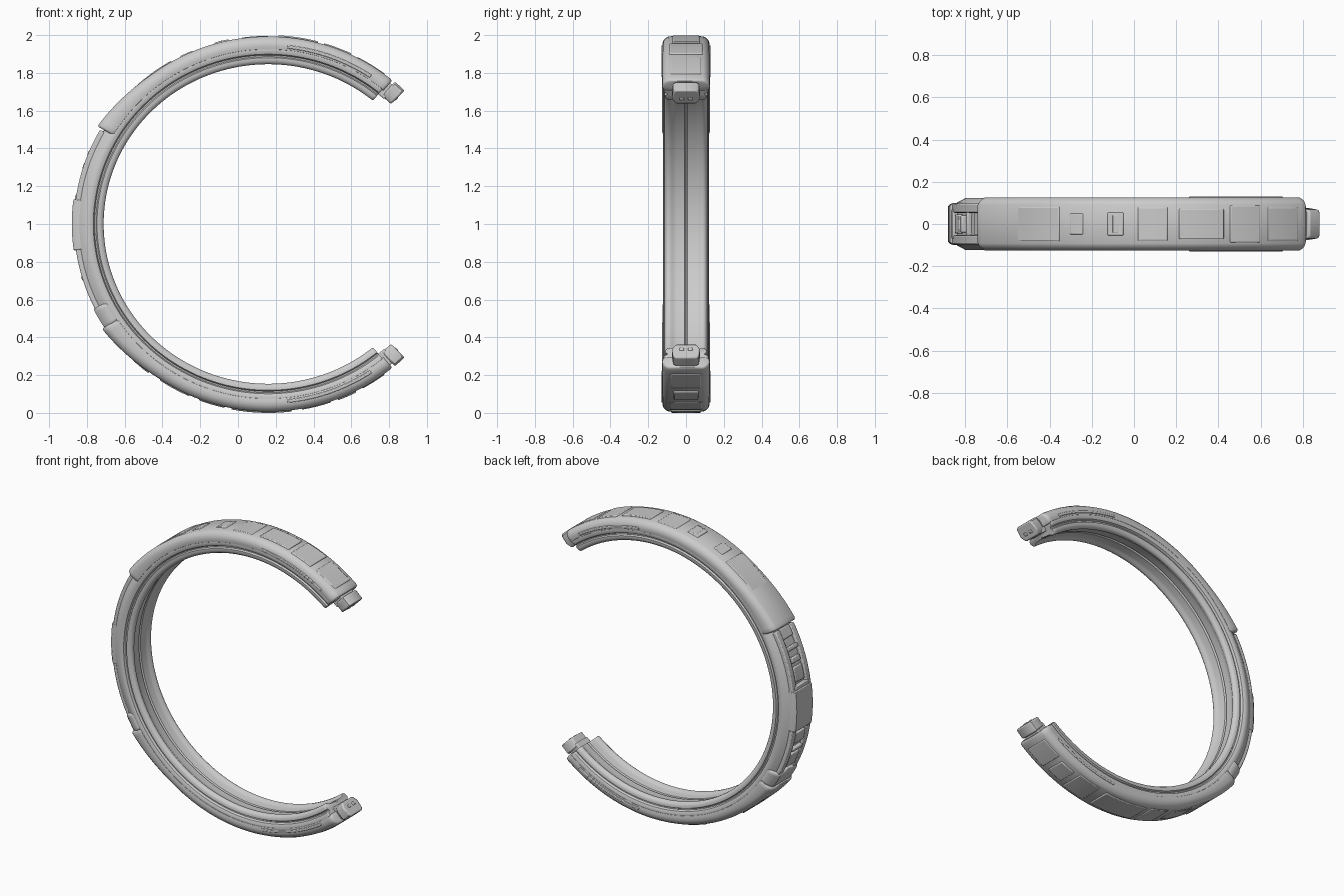
import bpy, bmesh, math

CX, CZ, SX = 0.16, 1.0, 1.03     # centre of the arc and its slight horizontal stretch


def place(r, y, deg):
    a = math.radians(deg)
    return (CX + SX * r * math.cos(a), y, CZ + r * math.sin(a))


def sweep(name, half, a0, a1, step=2.0, taper=0.0, flare=None, y0=0.0, bevel=0.0):
    """Sweep a mirrored half profile of (radius, y) points along the arc."""
    prof = [(r, y) for r, y in half] + [(r, -y) for r, y in reversed(half) if y > 1e-6]
    rc = (min(p[0] for p in prof) + max(p[0] for p in prof)) / 2
    n = max(2, round(abs(a1 - a0) / step))
    rings = [(a0 + (a1 - a0) * i / n, 0.0) for i in range(n + 1)]
    if taper:
        d = 0.7 if a1 > a0 else -0.7
        rings = ([(a0, 1.0), (a0 + d * 0.35, 0.35), (a0 + d, 0.0)] + rings[1:-1]
                 + [(a1 - d, 0.0), (a1 - d * 0.35, 0.35), (a1, 1.0)])
    bm = bmesh.new()
    loops = []
    for a, k in rings:
        loop = []
        for r, y in prof:
            w = 1 - taper * k
            rr, yy = rc + (r - rc) * w, y * (1 - taper * k * 0.6)
            if flare and r > 0.95:
                rr += flare(a)
            loop.append(bm.verts.new(place(rr, yy + y0, a)))
        loops.append(loop)
    m = len(prof)
    for p, q in zip(loops, loops[1:]):
        for j in range(m):
            bm.faces.new((p[j], p[(j + 1) % m], q[(j + 1) % m], q[j]))
    bm.faces.new(loops[0])
    bm.faces.new(loops[-1])
    bmesh.ops.recalc_face_normals(bm, faces=bm.faces)
    me = bpy.data.meshes.new(name)
    bm.to_mesh(me)
    bm.free()
    ob = bpy.data.objects.new(name, me)
    bpy.context.collection.objects.link(ob)
    if bevel:
        b = ob.modifiers.new("soft_edges", "BEVEL")
        b.width, b.segments, b.limit_method = bevel, 2, 'ANGLE'
        b.angle_limit = math.radians(50)
    bpy.ops.object.select_all(action='DESELECT')
    ob.select_set(True)
    bpy.context.view_layer.objects.active = ob
    bpy.ops.object.shade_smooth_by_angle(angle=math.radians(40))
    return ob


def pad(name, a0, a1, r0, r1, hw, y0=0.0, bevel=0.006):
    """Curved block on the arc with soft edges."""
    return sweep(name, [(r0, hw), (r1, hw)], a0, a1, 2.0, y0=y0, bevel=bevel)


# Inner band: recessed inner channel with a seam, rounded rims and grooved sides
band = [(0.872, 0), (0.862, 0.008), (0.859, 0.05), (0.855, 0.07), (0.846, 0.082),
        (0.846, 0.096), (0.853, 0.106), (0.866, 0.113), (0.880, 0.113),
        (0.886, 0.102), (0.893, 0.102), (0.899, 0.116), (0.912, 0.122),
        (0.932, 0.122), (0.945, 0.114), (0.965, 0.104), (0.978, 0.092), (0.980, 0)]
sweep("inner_band", band, 50.5, 309.5, 2.0, taper=0.08)

# Outer armour shells, flaring slightly where they meet the spine
shell = [(0.918, 0), (0.918, 0.112), (0.925, 0.123), (0.940, 0.126), (0.958, 0.125),
         (0.973, 0.118), (0.986, 0.106), (0.993, 0.092), (0.993, 0)]


def flare(edge, amount):
    return lambda a: amount * max(0.0, 1 - abs(a - edge) / 22) ** 1.3


sweep("upper_shell", shell, 50, 149.5, 2.0, taper=0.16, flare=flare(149.5, 0.026))
sweep("lower_shell", shell, 213, 310, 2.0, taper=0.16, flare=flare(213, 0.026))

# Collar where the lower shell grips the spine
collar = [(0.918, 0), (0.918, 0.112), (0.93, 0.123), (0.955, 0.124),
          (0.985, 0.11), (1.005, 0.09), (1.005, 0)]
sweep("lower_collar", collar, 206.5, 213.6, 1.5, taper=0.18)

# Connector plugs on both open ends
for label, s in (("upper", 1), ("lower", -1)):
    pad(label + "_plug_neck", s * 48, s * 52, 0.89, 0.975, 0.06)
    sweep(label + "_plug", [(0.895, 0.055), (0.93, 0.075), (0.985, 0.068), (0.995, 0.055)],
          s * 45.2, s * 49.2, 1.5, bevel=0.008)
    for y in (-0.022, 0.022):
        pad(label + "_plug_pin", s * 44.9, s * 46, 0.925, 0.945, 0.012, y, 0.004)

# Spine on the closed side: two rails with crossbars between them
for label, y in (("front", -0.075), ("back", 0.075)):
    pad(label + "_spine_rail", 150, 207, 0.96, 0.998, 0.022, y, 0.007)
for i, (a0, a1, top, hw) in enumerate([(150, 154, 0.992, 0.055), (157, 158.5, 1.0, 0.055),
                                       (161, 163, 1.0, 0.04), (164.5, 170, 0.995, 0.045),
                                       (189.5, 194, 0.997, 0.05), (196, 197.5, 1.002, 0.05),
                                       (199, 205, 0.995, 0.05)]):
    pad("spine_crossbar_%d" % i, a0, a1, 0.96, top, hw)
sweep("spine_block", [(0.95, 0.1), (0.995, 0.098), (1.0097, 0.085)], 172.5, 188, 2, bevel=0.006)
pad("spine_block_clip", 178, 180, 1.0, 1.0097, 0.05)
pad("spine_block_edge", 171, 173.5, 0.96, 1.003, 0.07)

# Low relief panels on the outside of the shells
panels = [(101.8, 106.2, 0.999, 0.055), (113, 117, 0.997, 0.05), (75, 87, 1.0, 0.072),
          (64.7, 73.3, 0.999, 0.088), (53, 62.5, 0.996, 0.08), (90, 98, 0.996, 0.08),
          (120, 136, 0.998, 0.082)]
for i, (a0, a1, top, hw) in enumerate(panels):
    pad("upper_panel_%d" % i, a0, a1, 0.98, top, hw)
lower = [(221, 232, 1.002, 0.08), (236, 246, 0.998, 0.06), (249, 257, 0.999, 0.085),
         (259, 277, 1.0, 0.08), (280, 289, 0.998, 0.085), (291, 297, 1.0, 0.065),
         (299, 307, 0.997, 0.08)]
for i, (a0, a1, top, hw) in enumerate(lower):
    pad("lower_panel_%d" % i, a0, a1, 0.98, top, hw)
# Small bars across the central panels
for a in (81, 104):
    pad("upper_panel_bar", a - 0.8, a + 0.8, 0.99, 1.0, 0.045)
for a in (264, 272):
    pad("lower_panel_bar", a - 0.8, a + 0.8, 0.99, 1.0, 0.05)

# Thin ribs along both sides of the shells
for label, y in (("front", -0.1235), ("back", 0.1235)):
    pad(label + "_upper_rib", 56, 84, 0.934, 0.952, 0.006, y, 0.004)
    pad(label + "_lower_rib", 276, 304, 0.934, 0.952, 0.006, y, 0.004)
